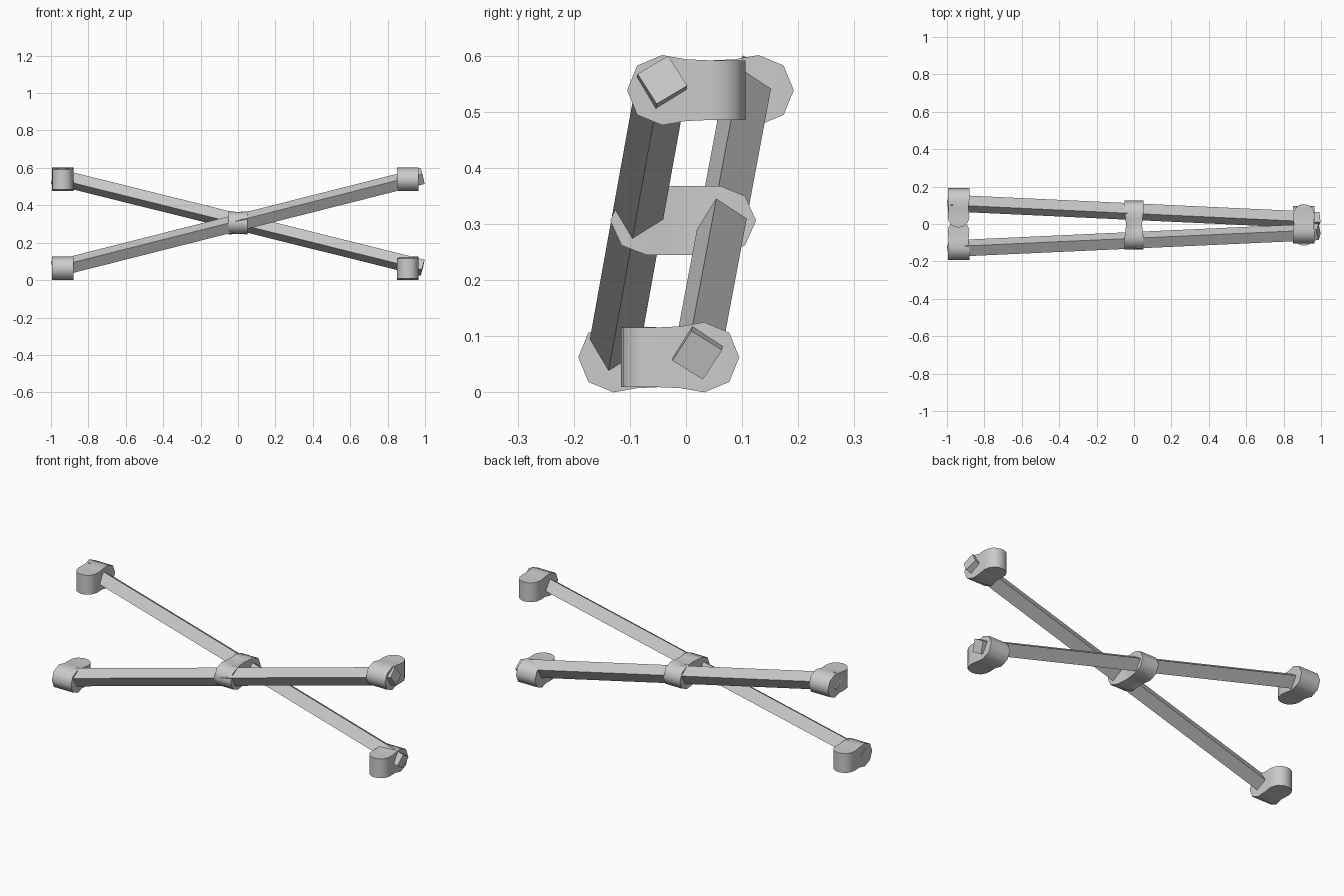
import bpy, bmesh
from math import cos, sin, radians
from mathutils import Vector

if "Cube" in bpy.data.objects:
    bpy.data.objects.remove(bpy.data.objects["Cube"])


def finish(bm, name, smooth=None):
    bmesh.ops.remove_doubles(bm, verts=bm.verts, dist=1e-5)
    bmesh.ops.recalc_face_normals(bm, faces=bm.faces)
    me = bpy.data.meshes.new(name)
    bm.to_mesh(me)
    bm.free()
    ob = bpy.data.objects.new(name, me)
    bpy.context.collection.objects.link(ob)
    if smooth:
        bpy.ops.object.select_all(action='DESELECT')
        ob.select_set(True)
        bpy.context.view_layer.objects.active = ob
        bpy.ops.object.shade_smooth_by_angle(angle=radians(smooth))
    return ob


def loft(bm, rings, cap=True):
    loops = [[bm.verts.new(p) for p in ring] for ring in rings]
    n = len(loops[0])
    for a, b in zip(loops, loops[1:]):
        for i in range(n):
            j = (i + 1) % n
            bm.faces.new((a[i], a[j], b[j], b[i]))
    if cap:
        bm.faces.new(loops[0])
        bm.faces.new(loops[-1])


def rod(name, p, q, angle, r=0.0455):
    """Square bar from p to q, turned about its own length."""
    p, q = Vector(p), Vector(q)
    d = (q - p).normalized()
    u = (Vector((0, 1, 0)) - d * d.y).normalized()
    v = d.cross(u)
    turns = [radians(angle + 90 * k) for k in range(4)]
    bm = bmesh.new()
    loft(bm, [[c + u * r * cos(t) + v * r * sin(t) for t in turns] for c in (p, q)])
    finish(bm, name)


def joint(name, origin, direction, sections):
    """Block lofted along y from (distance, half width, half height, groove)."""
    x, y, z = origin
    rings = []
    for s, hx, hz, g in sections:
        outline = [(-hx, -hz), (0, -hz * g), (hx, -hz), (hx, hz), (0, hz * g), (-hx, hz)]
        rings.append([(x + a, y + direction * s, z + b) for a, b in outline])
    bm = bmesh.new()
    loft(bm, rings, cap=False)
    bmesh.ops.dissolve_degenerate(bm, edges=bm.edges, dist=1e-5)
    finish(bm, name, 50)


# Two crossing square bars
rod("front_bar", (-0.989, -0.132, 0.057), (0.987, -0.042, 0.557), 77)
rod("rear_bar", (-0.989, 0.112, 0.557), (0.987, 0.02, 0.066), 13)

# End joints: octagonal clasp on the bar, upright rounded knuckle beside it
END = [(0, .0575, 0, 1), (.018, .0575, .044, 1), (.0625, .0575, .0625, 1),
       (.105, .053, .055, 1), (.15, .0575, .053, 1), (.175, .053, .053, 1),
       (.195, .041, .053, 1), (.207, .022, .053, 1), (.211, 0, .053, 1)]
for name, x, tip, z, direction in (
        ("upper_right_joint", 0.908, -0.105, 0.5385, 1),
        ("lower_right_joint", 0.908, 0.095, 0.0625, -1),
        ("upper_left_joint", -0.938, 0.192, 0.5385, -1),
        ("lower_left_joint", -0.938, -0.192, 0.0625, 1)):
    joint(name, (x, tip, z), direction, END)

# Centre joint: two clasps joined by a grooved saddle
MID = [(0, .05, 0, 1), (.02, .05, .044, 1), (.065, .05, .0615, .95),
       (.095, .046, .0615, .78), (.13, .043, .0615, .68), (.165, .046, .0615, .78),
       (.197, .05, .0615, .95), (.24, .05, .044, 1), (.26, .05, 0, 1)]
joint("centre_joint", (0, -0.135, 0.306), 1, MID)
